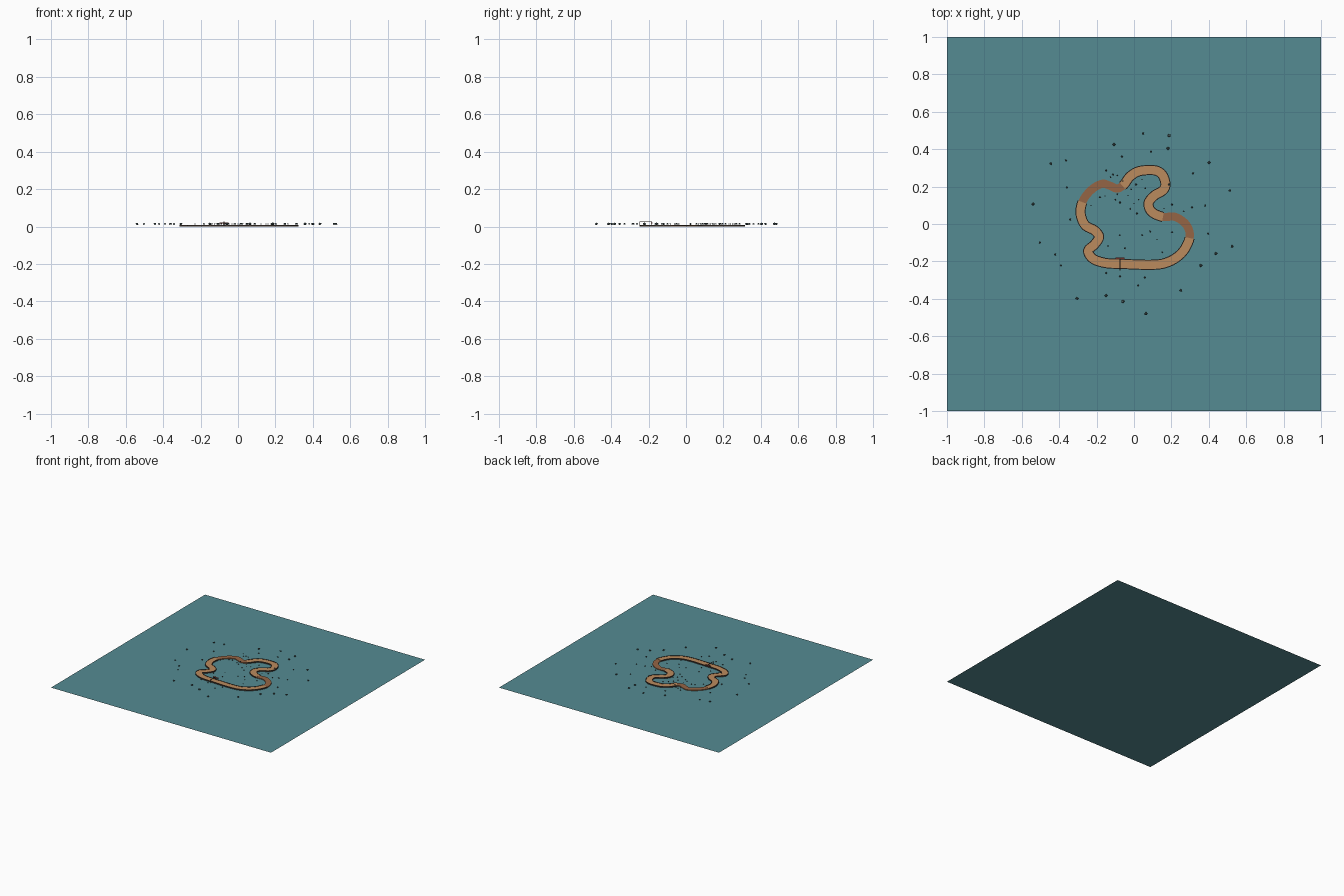
import bpy, bmesh, math, random
from mathutils import Vector, Matrix

if "Cube" in bpy.data.objects:
    bpy.data.objects.remove(bpy.data.objects["Cube"])

random.seed(4)


def material(name, color):
    m = bpy.data.materials.new(name)
    m.diffuse_color = (*color, 1)
    m.use_nodes = True
    m.node_tree.nodes["Principled BSDF"].inputs["Base Color"].default_value = m.diffuse_color
    return m


TEAL = material("teal_ground", (0.09, 0.26, 0.29))
TAN = material("tan_dirt", (0.50, 0.26, 0.11))
BROWN = material("brown_dirt", (0.30, 0.13, 0.06))
DARK = material("dark_edge", (0.06, 0.04, 0.03))
ROCK = material("rock", (0.07, 0.11, 0.11))
RED = material("red", (0.40, 0.07, 0.05))


def finish(name, bm, mat):
    me = bpy.data.meshes.new(name)
    bm.to_mesh(me)
    bm.free()
    me.materials.append(mat)
    ob = bpy.data.objects.new(name, me)
    bpy.context.collection.objects.link(ob)
    return ob


def box(name, center, size, mat):
    bm = bmesh.new()
    bmesh.ops.create_cube(bm, size=1, matrix=Matrix.Translation(center) @ Matrix.Diagonal((*size, 1)))
    return finish(name, bm, mat)


# Ground sheet
bm = bmesh.new()
bmesh.ops.create_grid(bm, x_segments=1, y_segments=1, size=1)
finish("ground", bm, TEAL)

# Track centre line, counter-clockwise
path = [(-.075, -.213), (.14, -.215), (.245, -.165), (.297, -.075), (.28, -.005),
        (.22, .038), (.155, .038), (.095, .065), (.078, .112), (.11, .153),
        (.155, .18), (.168, .215), (.15, .265), (.11, .287), (.03, .283),
        (-.02, .255), (-.055, .21), (-.09, .19), (-.13, .205), (-.17, .215),
        (-.225, .185), (-.27, .13), (-.286, .06), (-.262, -.005), (-.21, -.035),
        (-.187, -.07), (-.212, -.11), (-.245, -.143), (-.22, -.185), (-.155, -.208)]
pts = [Vector(p) for p in path]
N, STEPS = len(pts), 8


def spline(t):
    i, f = int(math.floor(t)), t - math.floor(t)
    a, b, c, d = (pts[(i + k) % N] for k in (-1, 0, 1, 2))
    ta = (c - a) * 0.5
    tb = (d - b) * 0.5
    # limit tangents so long straights next to short bends do not overshoot
    lim = (c - b).length * 1.1
    ta = ta.normalized() * min(ta.length, lim)
    tb = tb.normalized() * min(tb.length, lim)
    f2, f3 = f * f, f * f * f
    return b * (2*f3 - 3*f2 + 1) + ta * (f3 - 2*f2 + f) + c * (3*f2 - 2*f3) + tb * (f3 - f2)


def ribbon(name, t0, t1, o0, o1, z0, z1, mat):
    """Box-section strip following the track between two side offsets."""
    bm = bmesh.new()
    n = int((t1 - t0) * STEPS)
    rows = []
    for k in range(n + 1):
        t = t0 + (t1 - t0) * k / n
        p = spline(t)
        d = (spline(t + .05) - spline(t - .05)).normalized()
        side = Vector((d.y, -d.x))
        rows.append([bm.verts.new((*(p + side * o), z))
                     for o, z in ((o0, z0), (o0, z1), (o1, z1), (o1, z0))])
    for r, s in zip(rows, rows[1:]):
        for j in range(3):
            bm.faces.new((r[j], s[j], s[j + 1], r[j + 1]))
    bm.faces.new(rows[0])
    bm.faces.new(rows[-1][::-1])
    bmesh.ops.recalc_face_normals(bm, faces=bm.faces)
    # an open-bottom strip: make sure the driving surface faces up
    if sum(f.normal.z for f in bm.faces) < 0:
        bmesh.ops.reverse_faces(bm, faces=bm.faces)
    return finish(name, bm, mat)


# Track sections: tan ones are edged, brown ones are bare
for name, t0, t1 in (("front", 21.2, 33.0), ("back", 6, 16.2)):
    ribbon(name + "_track", t0, t1, -.022, .022, 0, .007, TAN)
    for s, label in ((1, "outer"), (-1, "inner")):
        a, b = sorted((s * .022, s * .027))
        ribbon(f"{name}_{label}_edge", t0, t1, a, b, 0, .009, DARK)
ribbon("right_bare_track", 3.0, 6, -.022, .022, 0, .006, BROWN)
ribbon("left_bare_track", 16.2, 21.2, -.022, .022, 0, .006, BROWN)

# Start gate over the front straight and a red board beside it
for y in (-.247, -.184):
    box("gate_post", (-.075, y, .0135), (.003, .003, .027), DARK)
box("gate_beam", (-.075, -.2155, .0255), (.003, .064, .003), DARK)
box("start_board", (-.075, -.183, .018), (.048, .006, .006), RED)


def rocks(name, spots, radius):
    for px, py in spots:
        bm = bmesh.new()
        bmesh.ops.create_icosphere(bm, subdivisions=1, radius=1)
        r = radius * random.uniform(.85, 1.1)
        m = (Matrix.Translation((px / 1000, py / 1000, .014))
             @ Matrix.Rotation(random.uniform(0, 6.28), 4, 'Z')
             @ Matrix.Diagonal((r, r, min(r * .8, .007), 1)))
        bmesh.ops.transform(bm, matrix=m, verts=bm.verts)
        finish(name, bm, ROCK)


# Scattered rocks, positions in thousandths
rocks("outer_rock", [(-444, 323), (-107, 425), (48, 484), (187, 473), (182, 404), (401, 329),
                     (513, 179), (524, -120), (438, -158), (358, -222), (251, -355), (64, -479),
                     (-59, -414), (-150, -382), (-305, -398), (-540, 107)], .0085)
rocks("middle_rock", [(-364, 340), (-390, -222), (-503, -99), (-422, -163), (-358, 195), (316, 270),
                      (380, 99), (396, -51), (-64, 361), (-150, 286), (91, 388), (-342, 24),
                      (59, -286), (21, -329), (-75, -281), (310, 88)], .006)
rocks("inner_rock", [(-112, 265), (-125, 250), (11, 211), (43, 238), (-32, 152), (0, 110), (-75, 115),
                     (-182, 142), (-230, 99), (16, 56), (43, -61), (86, -40), (123, -83), (203, -45),
                     (-75, -61), (-139, -120), (160, 83), (203, 104), (267, 67), (187, 211), (-90, 260),
                     (-60, 230), (-15, 185), (-155, 150), (-100, 130), (60, 190), (-50, -130),
                     (-150, -262), (-90, 160), (25, 130), (150, -150), (-20, 80)], .005)
